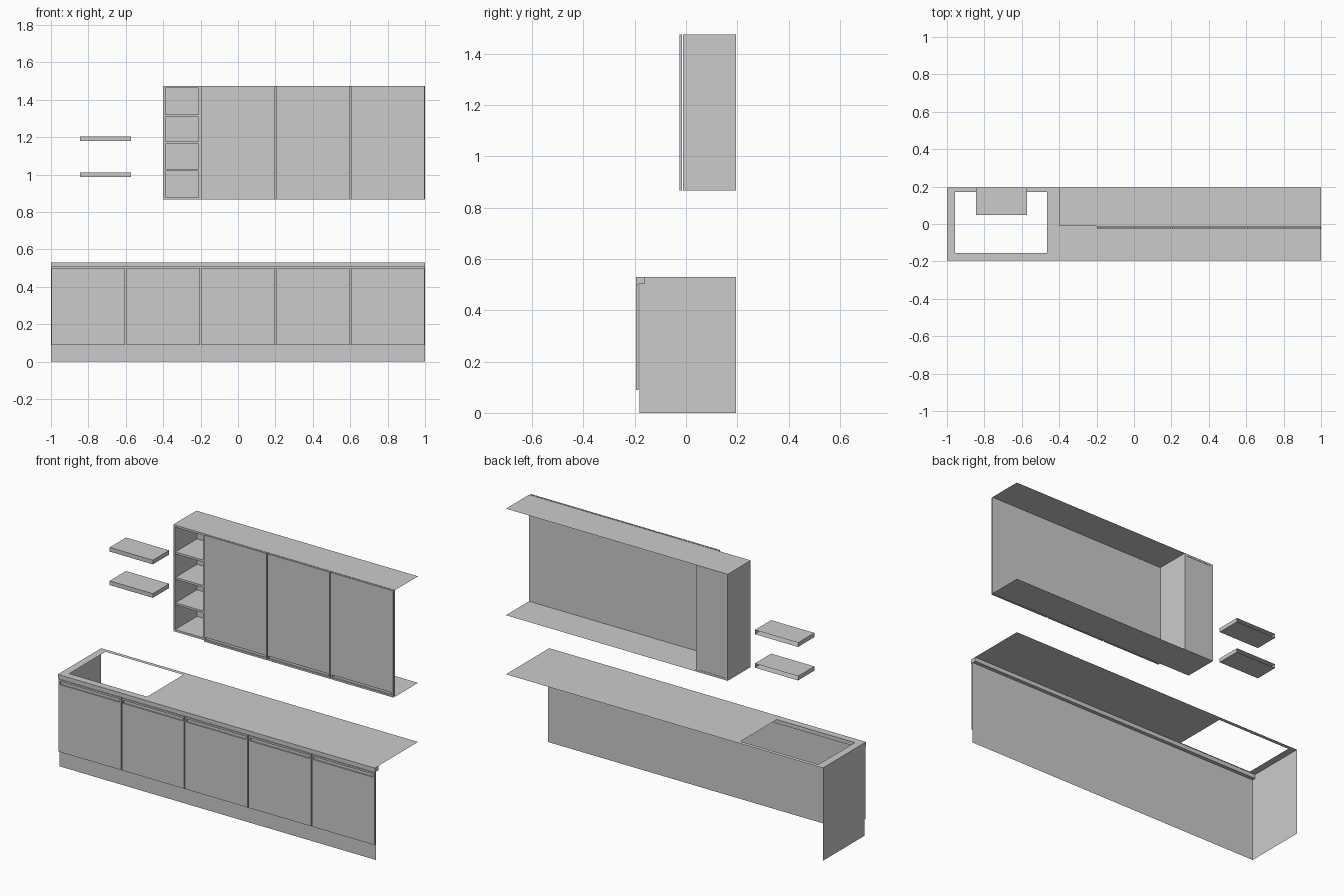
import bpy, bmesh

if "Cube" in bpy.data.objects:
    bpy.data.objects.remove(bpy.data.objects["Cube"])


def finish(name, bm):
    bmesh.ops.recalc_face_normals(bm, faces=bm.faces)
    mesh = bpy.data.meshes.new(name)
    bm.to_mesh(mesh)
    bm.free()
    obj = bpy.data.objects.new(name, mesh)
    bpy.context.collection.objects.link(obj)
    return obj


def box(name, x0, x1, y0, y1, z0, z1, open_back=False):
    """Board between two corners, optionally without its +y face."""
    bm = bmesh.new()
    bmesh.ops.create_cube(bm, size=1)
    for v in bm.verts:
        v.co = (x1 if v.co.x > 0 else x0,
                y1 if v.co.y > 0 else y0,
                z1 if v.co.z > 0 else z0)
    if open_back:
        back = [f for f in bm.faces if all(v.co.y == y1 or abs(v.co.y - y1) < 1e-6 for v in f.verts)]
        bmesh.ops.delete(bm, geom=back, context='FACES')
    return finish(name, bm)


def rings(name, loops, cap=True):
    """Bridge successive four-point loops; cap the two ends."""
    bm = bmesh.new()
    vs = [[bm.verts.new(p) for p in loop] for loop in loops]
    for a, b in zip(vs, vs[1:]):
        for i in range(4):
            j = (i + 1) % 4
            bm.faces.new((a[i], a[j], b[j], b[i]))
    if cap:
        bm.faces.new(vs[0])
        bm.faces.new(vs[-1])
    return finish(name, bm)


def sheet(name, *quads):
    bm = bmesh.new()
    for q in quads:
        bm.faces.new([bm.verts.new(p) for p in q])
    bmesh.ops.remove_doubles(bm, verts=bm.verts, dist=1e-5)
    return finish(name, bm)


def upright(x0, x1, z0, z1, y):
    return [(x0, y, z0), (x1, y, z0), (x1, y, z1), (x0, y, z1)]


def flat(x0, x1, y0, y1, z):
    return [(x0, y0, z), (x1, y0, z), (x1, y1, z), (x0, y1, z)]


def door(name, x0, z0, z1, front, back, slot0, slot1):
    """Door 0.4 wide with a recessed finger slot."""
    a, b = x0 + 0.003, x0 + 0.397
    s, t = x0 + 0.012, x0 + 0.388
    rings(name, [upright(a, b, z0, z1, back), upright(a, b, z0, z1, front),
                 upright(s, t, slot0, slot1, front),
                 upright(s, t, slot0, slot1, front + 0.008)])


BACK = 0.195

# Base carcass: front and left panels only, open towards the walls
sheet("base_carcass",
      upright(-1, 1, 0, 0.53, -0.182),
      [(-1, -0.182, 0), (-1, BACK, 0), (-1, BACK, 0.53), (-1, -0.182, 0.53)])

# Countertop sheet with the sink opening, and its front edge beam
rings("countertop", [flat(-1, 1, -0.195, BACK, 0.53),
                     flat(-0.957, -0.465, -0.155, 0.172, 0.53)], cap=False)
box("countertop_front_edge", -1, 1, -0.195, -0.16, 0.505, 0.5295)

# Base doors
for i in range(5):
    door(f"base_door_{i + 1}", -1 + 0.4 * i, 0.09, 0.502, -0.195, -0.185, 0.474, 0.492)

# Wall cabinet: top, front and bottom sheets, open at the back and right
Z0, Z1 = 0.867, 1.475
sheet("wall_carcass",
      flat(-0.2, 1, -0.013, BACK, Z1),
      upright(-0.2, 1, Z0, Z1, -0.013),
      flat(-0.2, 1, -0.013, BACK, Z0))
for i in range(3):
    door(f"wall_door_{i + 1}", -0.2 + 0.4 * i, Z0, Z1, -0.026, -0.016, 0.877, 0.893)

# Open shelf unit made of boards
T = 0.012
F = -0.012
box("shelf_unit_top", -0.4, -0.2, F, BACK, Z1 - T, Z1)
box("shelf_unit_bottom", -0.4, -0.2, F, BACK, Z0, Z0 + T)
for side, x in (("left", -0.4), ("right", -0.2 - T)):
    box(f"shelf_unit_{side}", x, x + T, F, BACK, Z0 + T, Z1 - T)
box("shelf_unit_back", -0.4 + T, -0.2 - T, 0.185, 0.193, Z0 + T, Z1 - T)
for i, z in enumerate((1.025, 1.17, 1.315)):
    box(f"shelf_unit_shelf_{i + 1}", -0.4 + T, -0.2 - T, F + 0.002, 0.185, z - 0.006, z + 0.006)

# Floating shelves, open against the wall
for i, z in enumerate((0.988, 1.179)):
    box(f"floating_shelf_{i + 1}", -0.844, -0.571, 0.048, BACK, z, z + 0.024, open_back=True)
